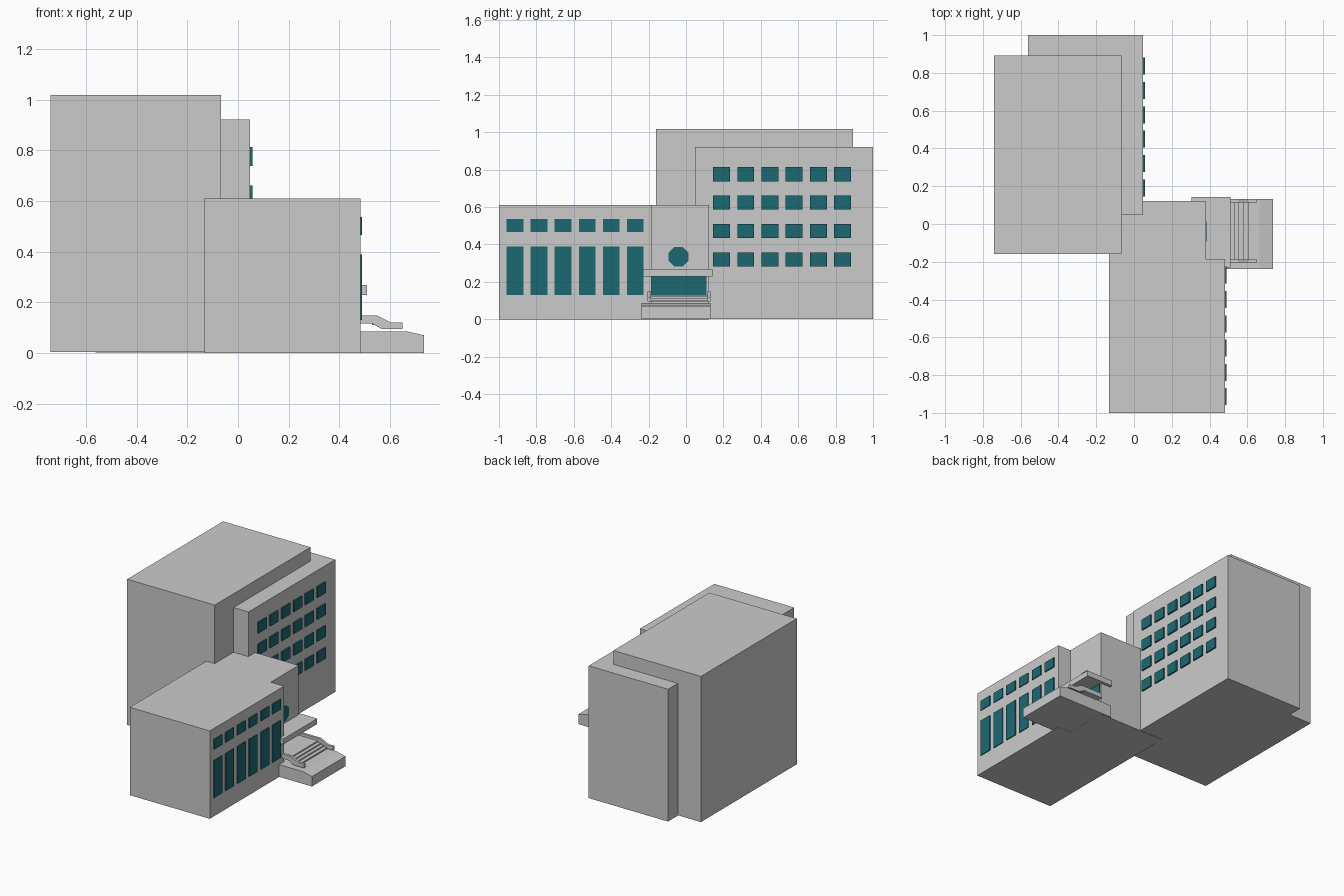
import bpy, math

teal = bpy.data.materials.new("teal_glass")
teal.diffuse_color = (0.012, 0.14, 0.17, 1)


def prism(name, pts, lo, hi, axis, mat=None):
    """Extrude an outline: axis z takes (x, y), y takes (x, z), x takes (y, z)."""
    place = {'z': lambda a, b, t: (a, b, t),
             'y': lambda a, b, t: (a, t, b),
             'x': lambda a, b, t: (t, a, b)}[axis]
    n = len(pts)
    verts = [place(a, b, t) for t in (lo, hi) for a, b in pts]
    faces = [tuple(reversed(range(n))), tuple(range(n, 2 * n))]
    faces += [(i, (i + 1) % n, n + (i + 1) % n, n + i) for i in range(n)]
    if axis == 'y':
        faces = [f[::-1] for f in faces]
    mesh = bpy.data.meshes.new(name)
    mesh.from_pydata(verts, [], faces)
    mesh.update()
    ob = bpy.data.objects.new(name, mesh)
    bpy.context.collection.objects.link(ob)
    if mat:
        mesh.materials.append(mat)
    return ob


def box(name, x0, x1, y0, y1, z0, z1, mat=None):
    return prism(name, [(x0, y0), (x1, y0), (x1, y1), (x0, y1)], z0, z1, 'z', mat)


# Main masses
box("tall_block", -0.74, -0.067, -0.16, 0.893, 0.005, 1.018)
box("rear_block", -0.562, 0.048, 0.047, 1.0, 0.002, 0.922)
prism("low_wing", [(-0.132, -1), (0.483, -1), (0.483, -0.184), (0.381, -0.184),
                   (0.381, 0.122), (-0.132, 0.122)], 0, 0.611, 'z')

# Window grids on the right-hand walls
for c in range(6):
    y = -0.914 + c * 0.1286
    box("wing_tall_window", 0.478, 0.489, y - 0.045, y + 0.045, 0.131, 0.39, teal)
    box("wing_small_window", 0.478, 0.489, y - 0.045, y + 0.045, 0.467, 0.537, teal)
    y = 0.19 + c * 0.1294
    for r in range(4):
        z = 0.32 + r * 0.152
        box("block_window", 0.043, 0.058, y - 0.045, y + 0.045,
            z - 0.038, z + 0.038, teal)

# Eight-sided window and entrance glazing
octagon = [(-0.04 + 0.057 * math.cos(math.pi / 8 + i * math.pi / 4),
            0.335 + 0.057 * math.sin(math.pi / 8 + i * math.pi / 4)) for i in range(8)]
prism("octagon_window", octagon, 0.376, 0.385, 'x', teal)
box("entrance_doors", 0.376, 0.385, -0.184, 0.11, 0.125, 0.232, teal)

# Canopy and sloping entrance base
box("canopy", 0.305, 0.51, -0.23, 0.142, 0.23, 0.268)
prism("entrance_base", [(0.305, 0.001), (0.735, 0.001), (0.735, 0.07),
                        (0.665, 0.086), (0.305, 0.086)], -0.238, 0.132, 'y')

# Landing and stepped stair slab
stairs = [(0.305, 0.116), (0.53, 0.116), (0.53, 0.11), (0.55, 0.11), (0.55, 0.103),
          (0.57, 0.103), (0.57, 0.094), (0.605, 0.094), (0.605, 0.103),
          (0.58, 0.103), (0.58, 0.112), (0.557, 0.112), (0.557, 0.121),
          (0.533, 0.121), (0.533, 0.13), (0.305, 0.13)]
prism("entrance_stairs", stairs, -0.19, 0.122, 'y')

# Side rails following the stairs
rail = [(0.38, 0.116), (0.53, 0.116), (0.57, 0.094), (0.65, 0.094),
        (0.65, 0.12), (0.605, 0.12), (0.55, 0.148), (0.38, 0.148)]
for y in (-0.205, 0.115):
    prism("stair_rail", rail, y, y + 0.017, 'y')
